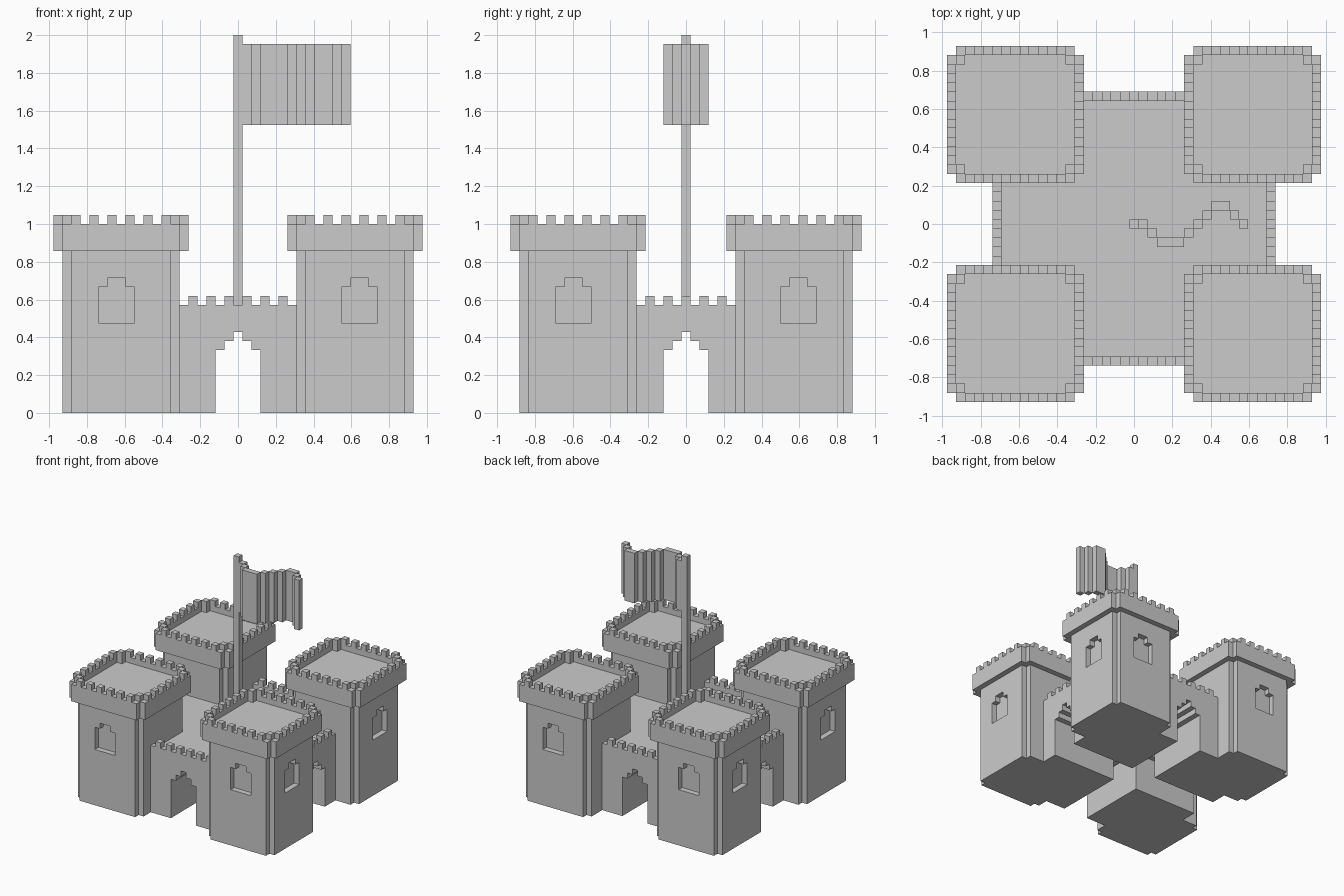
import bpy, bmesh
from mathutils import Vector

if "Cube" in bpy.data.objects:
    bpy.data.objects.remove(bpy.data.objects["Cube"])

U = 2 / 42  # one block of the grid


def new_object(name, bm):
    bmesh.ops.scale(bm, vec=(U, U, U), verts=bm.verts)
    bmesh.ops.recalc_face_normals(bm, faces=bm.faces)
    mesh = bpy.data.meshes.new(name)
    bm.to_mesh(mesh)
    bm.free()
    obj = bpy.data.objects.new(name, mesh)
    bpy.context.collection.objects.link(obj)
    return obj


def prism(name, points, direction):
    """Extrude a closed outline of 3D points along a direction."""
    bm = bmesh.new()
    face = bm.faces.new([bm.verts.new(p) for p in points])
    ext = bmesh.ops.extrude_face_region(bm, geom=[face])
    verts = [g for g in ext["geom"] if isinstance(g, bmesh.types.BMVert)]
    bmesh.ops.translate(bm, vec=direction, verts=verts)
    return new_object(name, bm)


def box(name, x0, x1, y0, y1, z0, z1):
    return prism(name, [(x0, y0, z0), (x1, y0, z0), (x1, y1, z0), (x0, y1, z0)], (0, 0, z1 - z0))


def notched(name, cx, cy, h, z0, z1):
    """Square block of half width h with one grid block missing at each corner."""
    g = h - 1
    plan = [(-g, -h), (g, -h), (g, -g), (h, -g), (h, g), (g, g),
            (g, h), (-g, h), (-g, g), (-h, g), (-h, -g), (-g, -g)]
    return prism(name, [(cx + x, cy + y, z0) for x, y in plan], (0, 0, z1 - z0))


def bake(obj):
    """Apply the modifiers of an object."""
    deps = bpy.context.evaluated_depsgraph_get()
    mesh = bpy.data.meshes.new_from_object(obj.evaluated_get(deps))
    obj.modifiers.clear()
    obj.data = mesh


def boolean(obj, tool, operation):
    mod = obj.modifiers.new(operation.lower(), 'BOOLEAN')
    mod.operation, mod.solver, mod.object = operation, 'EXACT', tool
    bake(obj)
    bpy.data.objects.remove(tool)


def mirror_xy(obj):
    mod = obj.modifiers.new("mirror", 'MIRROR')
    mod.use_axis = (True, True, False)
    mod.use_mirror_merge = False
    bake(obj)


def merlons(name, cells, z):
    """Single blocks standing on a parapet, open underneath."""
    bm = bmesh.new()
    for x, y in cells:
        cube = bmesh.ops.create_cube(bm, size=1)["verts"]
        bmesh.ops.translate(bm, vec=(x, y, z + 0.5), verts=cube)
    bm.normal_update()
    bmesh.ops.delete(bm, geom=[f for f in bm.faces if f.normal.z < -0.5], context='FACES_ONLY')
    return new_object(name, bm)


# Tower: shaft, overhanging collar, sunken roof
TX, TY = 13, 12
towers = notched("towers", TX, TY, 6.5, 0, 19)
boolean(towers, notched("collar", TX, TY, 7.5, 18, 21), 'UNION')
boolean(towers, notched("roof_recess", TX, TY, 6.5, 20, 23), 'DIFFERENCE')

# Window niches on the two outer faces
niche = [(-2, 10), (2, 10), (2, 14), (1, 14), (1, 15), (-1, 15), (-1, 14), (-2, 14)]
boolean(towers, prism("niche_y", [(13.5 + s, 17.5, z) for s, z in niche], (0, 3, 0)), 'DIFFERENCE')
boolean(towers, prism("niche_x", [(18.5, 12.5 + s, z) for s, z in niche], (3, 0, 0)), 'DIFFERENCE')
mirror_xy(towers)

# Central block with a low parapet, joined to the towers
castle = box("castle", -15.5, 15.5, -15.5, 14.5, 0, 12)
boolean(castle, box("terrace_recess", -14.5, 14.5, -14.5, 13.5, 11, 14), 'DIFFERENCE')
boolean(castle, towers, 'UNION')

# Two crossing stepped archways
arch = [(-2.5, -1), (2.5, -1), (2.5, 7), (1.5, 7), (1.5, 8), (0.5, 8), (0.5, 9),
        (-0.5, 9), (-0.5, 8), (-1.5, 8), (-1.5, 7), (-2.5, 7)]
boolean(castle, prism("arch_y", [(s, -25, z) for s, z in arch], (0, 50, 0)), 'DIFFERENCE')
boolean(castle, prism("arch_x", [(-25, s, z) for s, z in arch], (50, 0, 0)), 'DIFFERENCE')

# Tower battlements
ring = [(a, b) for a in (-6, 6) for b in (-6, 6)]
for k in range(-5, 6, 2):
    ring += [(k, -7), (k, 7), (-7, k), (7, k)]
tower_merlons = merlons("tower_merlons", [(TX + x, TY + y) for x, y in ring], 21)
mirror_xy(tower_merlons)

# Wall battlements
wall = [(x, y) for x in range(-5, 6, 2) for y in (-15, 14)]
wall += [(x, y) for x in (-15, 15) for y in range(-4, 5, 2)]
merlons("wall_merlons", wall, 12)

# Flagpole
box("flagpole", -0.5, 0.5, -0.5, 0.5, 11, 42)

# Waving flag: one closed stepped strip, one block thick
wave = [0, -1, -2, -2, -2, -1, 0, 1, 2, 2, 1, 0]
bm = bmesh.new()
runs = []
for i, y in enumerate(wave):
    if runs and runs[-1][2] == y:
        runs[-1][1] = i + 1.5
    else:
        runs.append([i + 0.5, i + 1.5, y])
for x0, x1, y in runs:
    cube = bmesh.ops.create_cube(bm, size=1)["verts"]
    bmesh.ops.scale(bm, vec=(x1 - x0, 1, 9), verts=cube)
    bmesh.ops.translate(bm, vec=Vector(((x0 + x1) / 2, y, 36.5)), verts=cube)
new_object("flag", bm)
